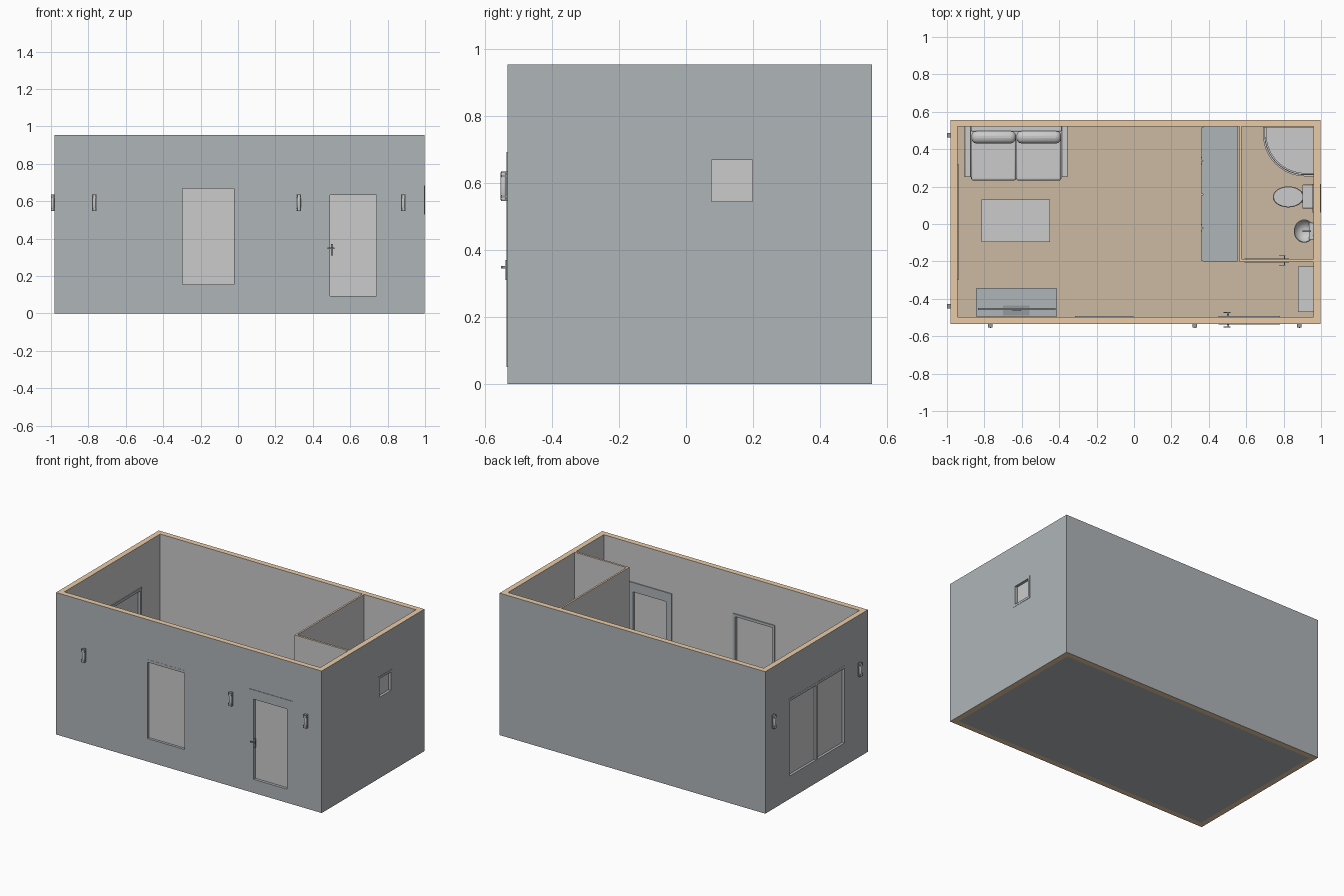
import bpy, bmesh, math
from mathutils import Vector, Matrix

if "Cube" in bpy.data.objects:
    bpy.data.objects.remove(bpy.data.objects["Cube"])


def mat(name, r, g, b):
    m = bpy.data.materials.new(name)
    m.diffuse_color = (r, g, b, 1)
    m.use_nodes = True
    m.node_tree.nodes["Principled BSDF"].inputs["Base Color"].default_value = m.diffuse_color
    return m


SLATE = mat("slate", 0.43, 0.46, 0.48)
TAN = mat("tan", 0.82, 0.60, 0.38)
FLOOR = mat("floor_wood", 0.60, 0.49, 0.36)
DARK = mat("dark_grey", 0.30, 0.32, 0.34)
GREY = mat("grey", 0.75, 0.75, 0.75)
X0, X1, Y0, Y1, H = -0.98, 0.997, -0.534, 0.557, 0.955   # outer shell
T = 0.037                                               # wall thickness


def finish(name, bm, m=None, bevel=0, smooth=False):
    bmesh.ops.recalc_face_normals(bm, faces=bm.faces)
    me = bpy.data.meshes.new(name)
    bm.to_mesh(me)
    bm.free()
    ob = bpy.data.objects.new(name, me)
    bpy.context.collection.objects.link(ob)
    if m:
        me.materials.append(m)
    if smooth or bevel:
        me.shade_smooth()
        me.set_sharp_from_angle(angle=math.radians(35))
    if bevel:
        b = ob.modifiers.new("bevel", "BEVEL")
        b.width, b.segments = bevel, 3
    return ob


def boxes(name, pairs, m=None, bevel=0):
    """One object from boxes, each given by two opposite corners."""
    bm = bmesh.new()
    for a, b in pairs:
        a, b = Vector(a), Vector(b)
        size = [abs(v) for v in b - a]
        M = Matrix.Translation((a + b) / 2) @ Matrix.Diagonal((*size, 1))
        bmesh.ops.create_cube(bm, size=1, matrix=M)
    return finish(name, bm, m, bevel)


def prism(name, pts, z0, z1, m=None):
    bm = bmesh.new()
    f = bm.faces.new([bm.verts.new((x, y, z0)) for x, y in pts])
    top = bmesh.ops.extrude_face_region(bm, geom=[f])["geom"]
    vs = [v for v in top if isinstance(v, bmesh.types.BMVert)]
    bmesh.ops.translate(bm, verts=vs, vec=(0, 0, z1 - z0))
    return finish(name, bm, m, smooth=True)


def lathe(name, profile, centre, sx=1, sy=1, m=None):
    bm = bmesh.new()
    vs = [bm.verts.new((r, 0, z)) for r, z in profile]
    es = [bm.edges.new(p) for p in zip(vs, vs[1:])]
    bmesh.ops.spin(bm, geom=vs + es, axis=(0, 0, 1), cent=(0, 0, 0),
                   angle=math.tau, steps=32, use_duplicate=False)
    bmesh.ops.remove_doubles(bm, verts=bm.verts, dist=1e-5)
    bmesh.ops.transform(bm, verts=bm.verts,
                        matrix=Matrix.Translation(centre) @ Matrix.Diagonal((sx, sy, 1, 1)))
    return finish(name, bm, m, smooth=True)


# Wall-local coordinates: u along the wall, d outward, z up
PLACE = {"front": lambda u, d, z: (u, Y0 - d, z),
         "left": lambda u, d, z: (X0 - d, u, z),
         "right": lambda u, d, z: (X1 + d, u, z)}

# Openings: wall, outer rectangle, frame side / bottom / top widths, mullion, outward lip
OPENINGS = {"front_window": ("front", -0.316, -0.004, 0.137, 0.686, 0.018, 0.018, 0.018, False, 0.001),
            "front_door": ("front", 0.452, 0.78, 0.05, 0.694, 0.04, 0.043, 0.062, False, 0.003),
            "left_window": ("left", -0.30, 0.32, 0.137, 0.675, 0.018, 0.018, 0.018, True, 0.001),
            "bath_window": ("right", 0.062, 0.214, 0.53, 0.684, 0.015, 0.015, 0.015, False, 0.002)}

# Outer walls: a solid ring with the openings cut through
walls = boxes("outer_walls", [((X0, Y0, 0), (X1, Y1, H))])
cutters = [boxes("room_cutter", [((X0 + T, Y0 + T, -1), (X1 - T, Y1 - T, 2))])]
for name, (w, u0, u1, z0, z1, *_) in OPENINGS.items():
    P = PLACE[w]
    cutters.append(boxes(name + "_cutter", [(P(u0, -0.1, z0), P(u1, 0.1, z1))]))
bpy.context.view_layer.objects.active = walls
for c in cutters:
    c.hide_render = True
    b = walls.modifiers.new("cut", "BOOLEAN")
    b.operation, b.solver, b.object = "DIFFERENCE", "EXACT", c
    bpy.ops.object.modifier_apply(modifier=b.name)
for c in cutters:
    bpy.data.objects.remove(c)
walls.data.materials.clear()
for m in (GREY, SLATE, TAN):
    walls.data.materials.append(m)
for p in walls.data.polygons:
    x, y, z = p.center
    outside = min(abs(x - X0), abs(x - X1), abs(y - Y0), abs(y - Y1)) < 1e-3
    ends = min(abs(z), abs(z - H)) < 1e-3 and abs(p.normal.z) > 0.9
    p.material_index = 2 if ends else 1 if outside else 0

# Frames and panes
for name, (w, u0, u1, z0, z1, s, lo, hi, mull, lip) in OPENINGS.items():
    P = PLACE[w]
    a, b = -T - 0.006, lip
    bars = [(P(u0, a, z0), P(u0 + s, b, z1)), (P(u1 - s, a, z0), P(u1, b, z1)),
            (P(u0 + s, a, z0), P(u1 - s, b, z0 + lo)), (P(u0 + s, a, z1 - hi), P(u1 - s, b, z1))]
    if mull:
        c = (u0 + u1) / 2
        bars.append((P(c - 0.009, a, z0 + lo), P(c + 0.009, b, z1 - hi)))
    boxes(name + "_frame", bars, SLATE)
    boxes(name + "_pane", [(P(u0 + s, -0.023, z0 + lo), P(u1 - s, -0.016, z1 - hi))])

# Door handles, inside and outside
for tag, y, s in (("outer", Y0, -1), ("inner", Y0 + T + 0.006, 1)):
    boxes(tag + "_door_handle", [((0.498, y, 0.31), (0.508, y + s * 0.006, 0.37)),
                                 ((0.500, y, 0.345), (0.507, y + s * 0.02, 0.352)),
                                 ((0.478, y + s * 0.015, 0.345), (0.515, y + s * 0.02, 0.352))], DARK)

# Wall lamps
for i, (w, u) in enumerate([("front", -0.768), ("front", 0.326), ("front", 0.884),
                            ("left", 0.475), ("left", -0.44)]):
    P = PLACE[w]
    boxes(f"lamp_bracket_{i}", [(P(u - 0.011, 0, 0.547), P(u + 0.011, 0.004, 0.637)),
                                (P(u - 0.012, 0, 0.618), P(u + 0.012, 0.019, 0.624)),
                                (P(u - 0.012, 0, 0.630), P(u + 0.012, 0.019, 0.635)),
                                (P(u - 0.012, 0, 0.547), P(u + 0.012, 0.019, 0.552)),
                                (P(u - 0.012, 0, 0.558), P(u + 0.012, 0.019, 0.564))], DARK)
    lathe(f"lamp_tube_{i}", [(0, 0.55), (0.009, 0.55), (0.009, 0.565), (0.0095, 0.567), (0.0095, 0.615),
                             (0.009, 0.617), (0.009, 0.632), (0, 0.632)], P(u, 0.0115, 0))

# Floor: wood above, grey below
floor = boxes("floor", [((X0 + T, Y0 + T, 0), (X1 - T, Y1 - T, 0.012))], FLOOR)
floor.data.materials.append(SLATE)
for p in floor.data.polygons:
    p.material_index = 1 if p.normal.z < -0.5 else 0

# Bathroom partition with door
part = prism("bath_partition", [(0.563, Y1 - T), (0.563, -0.202), (X1 - T, -0.202), (X1 - T, -0.188),
                                (0.575, -0.188), (0.575, Y1 - T)], 0.012, H)
part.data.materials.append(GREY)
part.data.materials.append(TAN)
for p in part.data.polygons:
    p.material_index = 1 if p.normal.z > 0.9 else 0
boxes("bath_door", [((0.59, -0.206, 0.014), (0.83, -0.184, 0.64))])
boxes("bath_door_handles", [((0.775, y, 0.32), (0.81, y + 0.004, 0.327)) for y in (-0.222, -0.172)]
      + [((0.802, -0.22, 0.32), (0.808, -0.17, 0.327))], DARK)

# Wardrobe with doors and handles along its front
boxes("wardrobe", [((0.368, -0.2, 0.012), (0.553, Y1 - T, 0.54))], SLATE)
step = 0.718 / 4
boxes("wardrobe_doors", [((0.362, -0.199 + i * step, 0.03), (0.368, -0.203 + (i + 1) * step, 0.535))
                         for i in range(4)], SLATE)
boxes("wardrobe_handles", [((0.357, -0.2 + k * step + o, 0.25), (0.362, -0.195 + k * step + o, 0.33))
                           for k in (1, 3) for o in (-0.02, 0.015)], DARK)

# Sofa
boxes("sofa_base", [((-0.872, 0.24, 0.03), (-0.387, 0.525, 0.09))])
boxes("sofa_arms", [((-0.906, 0.25, 0.02), (-0.872, 0.527, 0.19)),
                    ((-0.387, 0.25, 0.02), (-0.355, 0.527, 0.19))], None, 0.004)
boxes("sofa_seats", [((-0.87, 0.233, 0.09), (-0.631, 0.48, 0.145)),
                     ((-0.629, 0.233, 0.09), (-0.389, 0.48, 0.145))], None, 0.01)
boxes("sofa_back_cushions", [((-0.87, 0.43, 0.14), (-0.631, 0.50, 0.265)),
                             ((-0.629, 0.43, 0.14), (-0.389, 0.50, 0.265))], None, 0.03)
boxes("sofa_back", [((-0.872, 0.495, 0.03), (-0.387, 0.527, 0.25))], None, 0.006)

# Coffee table
boxes("coffee_table", [((-0.815, -0.097, 0.118), (-0.448, 0.131, 0.13))]
      + [((x, y, 0.012), (x + 0.016, y + 0.016, 0.118)) for x in (-0.81, -0.469) for y in (-0.092, 0.11)])

# Television on its stand
boxes("tv_stand", [((-0.845, -0.495, 0.02), (-0.412, -0.345, 0.15))], SLATE)
boxes("tv_stand_drawers", [((-0.842 + i * 0.2145, -0.345, 0.028), (-0.631 + i * 0.2145, -0.341, 0.143))
                           for i in (0, 1)], SLATE)
boxes("television", [((-0.835, -0.46, 0.175), (-0.42, -0.45, 0.41)),
                     ((-0.65, -0.466, 0.155), (-0.605, -0.46, 0.25)),
                     ((-0.70, -0.49, 0.15), (-0.56, -0.435, 0.155))], DARK)

# Entrance cabinet
boxes("entrance_cabinet", [((0.877, -0.47, 0.02), (X1 - T, -0.226, 0.30))])


# Corner shower: rounded tray and curved screen
def curve(off):
    arc = [math.pi + i * math.pi / 32 for i in range(17)]
    r = 0.225 - off
    return ([(0.69 + off, 0.519)] + [(0.915 + r * math.cos(a), 0.48 + r * math.sin(a)) for a in arc]
            + [(0.959, 0.255 + off)])


prism("shower_tray", curve(0.018) + [(0.959, 0.519)], 0.012, 0.035)
prism("shower_rim", curve(0) + curve(0.018)[::-1], 0.012, 0.055)
prism("shower_screen", curve(0.007) + curve(0.011)[::-1], 0.055, 0.60)

# Toilet
lathe("toilet_bowl", [(0, 0.012), (0.55, 0.012), (0.5, 0.06), (0.8, 0.10), (1, 0.128), (1, 0.142),
                      (0.95, 0.147), (0, 0.147)], (0.825, 0.145, 0), 0.083, 0.056)
boxes("toilet_tank", [((0.90, 0.083, 0.10), (X1 - T, 0.21, 0.25)),
                      ((0.84, 0.115, 0.012), (0.94, 0.175, 0.12))], None, 0.003)

# Washbasin on a pedestal with a tap
lathe("washbasin", [(0, 0.012), (0.024, 0.012), (0.02, 0.2), (0.045, 0.235), (0.062, 0.27), (0.058, 0.273),
                    (0.045, 0.25), (0.02, 0.237), (0, 0.236)], (0.91, -0.038, 0), 0.9, 1.0)
boxes("basin_ledge", [((0.935, -0.083, 0.245), (X1 - T, 0.007, 0.273))], None, 0.003)
boxes("tap", [((0.938, -0.042, 0.27), (0.947, -0.034, 0.305)),
              ((0.90, -0.042, 0.298), (0.947, -0.034, 0.305))], DARK)
